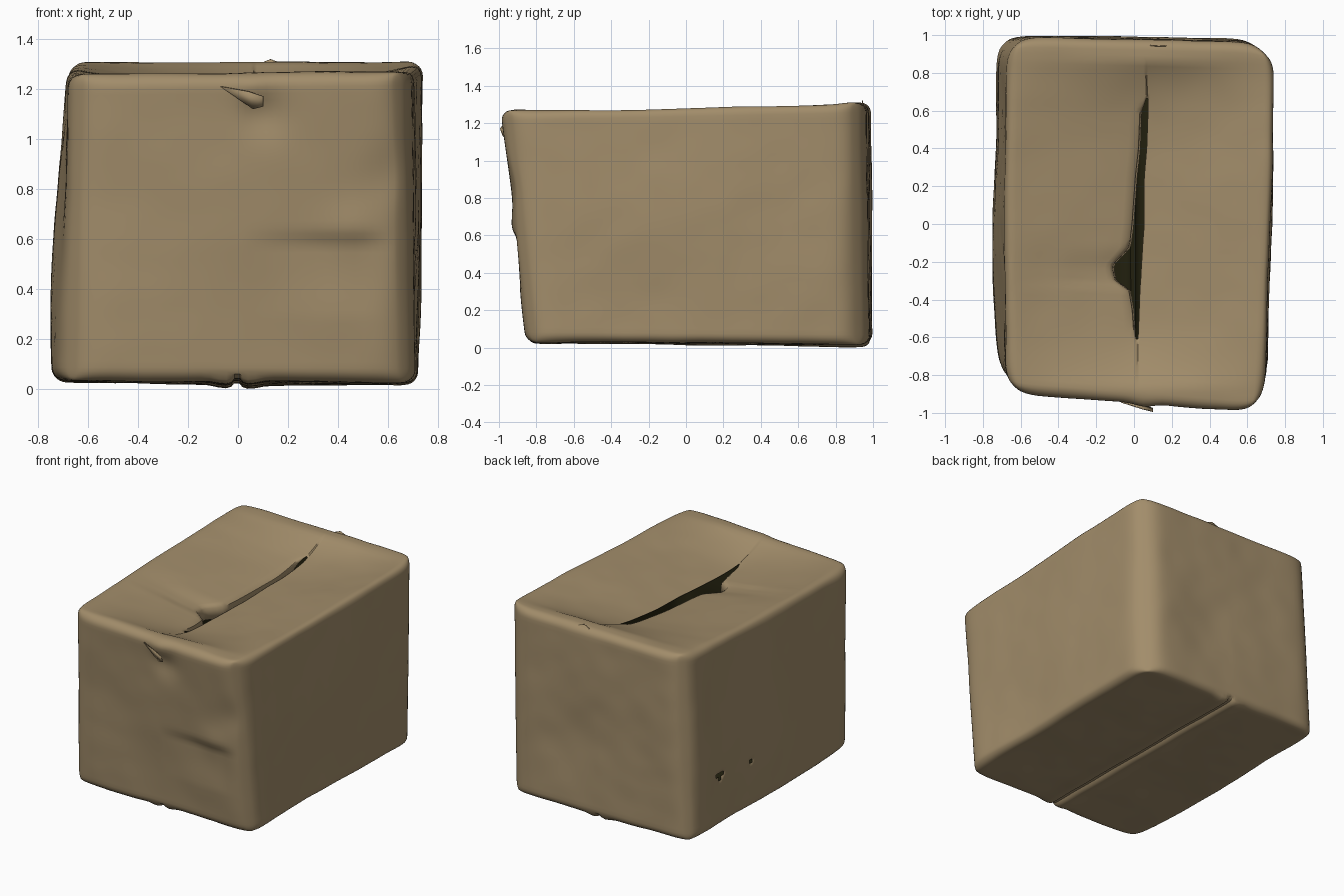
import bpy, bmesh, math
from mathutils import Vector, noise

if "Cube" in bpy.data.objects:
    bpy.data.objects.remove(bpy.data.objects["Cube"])


def material(name, rgb):
    m = bpy.data.materials.new(name)
    m.diffuse_color = (*rgb, 1)
    m.use_nodes = True
    m.node_tree.nodes["Principled BSDF"].inputs["Base Color"].default_value = m.diffuse_color
    return m


CARD = material("cardboard brown", (0.36, 0.265, 0.145))
DARK = material("dark inside", (0.016, 0.0145, 0.0045))

HALF = Vector((0.70, 0.93, 0.64))
R = 0.055
# Leaning box corners, keyed by side signs (x, y, z)
CORNERS = {
    (-1, -1, -1): (-0.715, -0.85, 0.035), (1, -1, -1): (0.71, -0.855, 0.03),
    (-1, 1, -1): (-0.735, 1.0, 0.025), (1, 1, -1): (0.725, 0.985, 0.012),
    (-1, -1, 1): (-0.67, -0.895, 1.252), (1, -1, 1): (0.69, -1.005, 1.268),
    (-1, 1, 1): (-0.675, 0.995, 1.31), (1, 1, 1): (0.75, 0.96, 1.312),
}
# Crushed vertical edges: side signs, |x|+|y| limit at bottom and top
CRUSH = [(-1, -1, 1.47, 1.51), (1, -1, 1.49, 1.60), (-1, 1, 1.66, 1.58), (1, 1, 1.585, 1.60)]
# Dents and bulges: centre, radius, push
DENTS = [
    ((-0.72, 0.05, 0.65), 0.50, (-0.035, 0, 0)),
    ((-0.72, -0.3, 0.2), 0.40, (-0.02, 0, 0)),
    ((0.70, 0.0, 0.7), 0.40, (0.012, 0, 0)),
    ((0.10, -0.95, 1.10), 0.10, (0, 0.025, 0)),
    ((0.06, -0.95, 1.20), 0.07, (0, -0.02, 0)),
    ((0.45, -0.93, 0.64), 0.10, (0, -0.015, 0)),
    ((0.62, -0.95, 0.85), 0.12, (0, 0.02, 0)),
    ((0.70, -0.2, 0.2), 0.25, (-0.015, 0, 0)),
    ((0.2, 0.97, 0.5), 0.25, (0, -0.02, 0)),
    ((-0.70, 0.6, 0.9), 0.25, (0.01, 0, 0)),
]
# Torn top seam: y, left lip x, right lip x
SEAM = [(-0.86, 0.01, 0.02), (-0.60, 0.01, 0.022), (-0.45, 0.0, 0.028),
        (-0.34, -0.02, 0.032), (-0.31, -0.09, 0.035), (-0.22, -0.11, 0.04),
        (-0.16, -0.05, 0.044), (-0.12, -0.015, 0.046), (0.0, 0.0, 0.055),
        (0.25, 0.018, 0.055), (0.40, 0.035, 0.068), (0.60, 0.042, 0.075),
        (0.66, 0.066, 0.074), (0.87, 0.06, 0.064)]


def lips(y):
    for a, b in zip(SEAM, SEAM[1:]):
        if a[0] <= y <= b[0]:
            t = (y - a[0]) / (b[0] - a[0])
            return [a[i] + (b[i] - a[i]) * t for i in (1, 2)]
    return None


def trilinear(q):
    out = Vector()
    for s, c in CORNERS.items():
        w = 1
        for i in range(3):
            w *= (1 + s[i] * q[i]) / 2
        out += w * Vector(c)
    return out


def place(p):
    """Rounded box point, then lean, dents, sagging flaps and seams."""
    q = Vector([p[i] * HALF[i] for i in range(3)])
    inner = Vector([max(-HALF[i] + R, min(HALF[i] - R, q[i])) for i in range(3)])
    n = (q - inner).normalized()
    q = inner + n * R
    v = trilinear([q[i] / HALF[i] for i in range(3)])
    v += n * 0.010 * noise.noise(v * 1.9) + n * 0.003 * noise.noise(v * 6)
    for c, r, push in DENTS:
        v += Vector(push) * math.exp(-((v - Vector(c)).length / r) ** 2)
    for sx, sy, low, high in CRUSH:             # soft chamfer
        over = sx * v.x + sy * v.y - (low + (high - low) * v.z / 1.3)
        if over > -0.3:
            v -= Vector((sx, sy, 0)) * 0.02 * math.log(1 + math.exp(over / 0.04))
    u, w = p[0], p[2]
    side = 1 - abs(u)
    if p[1] == -1 and abs(w) < 0.99:            # creased ledge on the front
        k = max(0, min(1, (v.x - 0.02) / 0.3, (0.62 - v.x) / 0.12))
        rise = max(0, min(1, (0.635 - v.z) / 0.06))
        v.y += 0.022 * k * rise * max(0, min(1, 1 - (0.59 - v.z) / 0.3))
    if w == 1:                                   # sagging top flaps
        y = v.y
        bump = max(0, 1 - (abs(y) / 0.86) ** (4 if u < 0 else 5))
        v.z -= 0.115 * side ** 0.9 * bump
        if -0.04 < u < 0:                        # lip folded down
            tuck = max(0, 1 - (abs(y - 0.02) / 0.62) ** 4)
            v.z -= (0.09 if u > -0.02 else 0.015) * tuck
        edge = lips(y)
        if edge:
            nat = trilinear((0.015 if u > 0 else -0.015, p[1], 1)).x
            v.x += ((edge[1] if u > 0 else edge[0]) - nat) * side
    if w == -1:                                  # bottom flap seam
        v.z += 0.025 * math.exp(-(u / 0.02) ** 2) - 0.012 * math.exp(-((abs(u) - 0.07) / 0.06) ** 2)
    v.z = max(v.z, 0)
    return v


def lines(axis, count, extra=()):
    """Grid lines, packed into the rounded edges."""
    h = HALF[axis]
    a = (h - R) / h
    pos = [a + (1 - a) * t for t in (0.3, 0.6, 1.0)]
    mid = [-a + 2 * a * i / count for i in range(count + 1)]
    if extra:
        mid = [m for m in mid if abs(m) > 0.08] + list(extra)
    return sorted([-x for x in pos] + mid + pos)


def is_hole(c):
    if c[2] == 1:                                # slit between the top flaps
        return abs(c[0]) < 0.01 and -0.65 < c[1] < 0.68
    if c[0] == -1:                               # punctures in the left side
        return (((c[1] - 0.64) / 0.05) ** 2 + ((c[2] + 0.44) / 0.04) ** 2 < 1
                or ((c[1] - 0.27) / 0.02) ** 2 + ((c[2] + 0.46) / 0.025) ** 2 < 1)
    return False


def finish(name, bm, thick, inner):
    me = bpy.data.meshes.new(name)
    bm.to_mesh(me)
    bm.free()
    ob = bpy.data.objects.new(name, me)
    bpy.context.collection.objects.link(ob)
    me.materials.append(CARD)
    me.materials.append(DARK)
    bpy.ops.object.select_all(action='DESELECT')
    ob.select_set(True)
    bpy.context.view_layer.objects.active = ob
    bpy.ops.object.shade_smooth_by_angle(angle=math.radians(40))
    s = ob.modifiers.new("thickness", 'SOLIDIFY')
    s.thickness = thick
    s.offset = -1
    s.material_offset = inner
    s.material_offset_rim = inner
    return ob


# Box shell with sagging flaps
bm = bmesh.new()
grid = [lines(0, 36, (-0.06, -0.03, -0.015, 0.015, 0.03, 0.06)),
        lines(1, 64), lines(2, 44)]
for axis in range(3):
    a, b = (axis + 1) % 3, (axis + 2) % 3
    for sign in (-1, 1):
        def point(i, j):
            p = [0, 0, 0]
            p[axis], p[a], p[b] = sign, i, j
            return p
        vs = {(i, j): bm.verts.new(place(point(i, j))) for i in grid[a] for j in grid[b]}
        for i0, i1 in zip(grid[a], grid[a][1:]):
            for j0, j1 in zip(grid[b], grid[b][1:]):
                if is_hole(point((i0 + i1) / 2, (j0 + j1) / 2)):
                    continue
                f = [vs[i0, j0], vs[i1, j0], vs[i1, j1], vs[i0, j1]]
                bm.faces.new(f if sign > 0 else f[::-1])
bmesh.ops.remove_doubles(bm, verts=bm.verts, dist=0.0002)
finish("box_shell", bm, 0.004, 1)


def tab(name, pts):
    bm = bmesh.new()
    bm.faces.new([bm.verts.new(p) for p in pts])
    bmesh.ops.triangulate(bm, faces=bm.faces)
    finish(name, bm, 0.006, 0)


# Torn and bent scraps of card
tab("front_torn_tab", [(-0.07, -0.945, 1.21), (0.06, -0.965, 1.12), (0.10, -0.98, 1.13),
                       (0.10, -0.995, 1.17), (0.04, -0.98, 1.19)])
tab("back_top_tab", [(0.24, 0.94, 1.28), (0.13, 0.94, 1.32), (0.03, 0.945, 1.28)])
